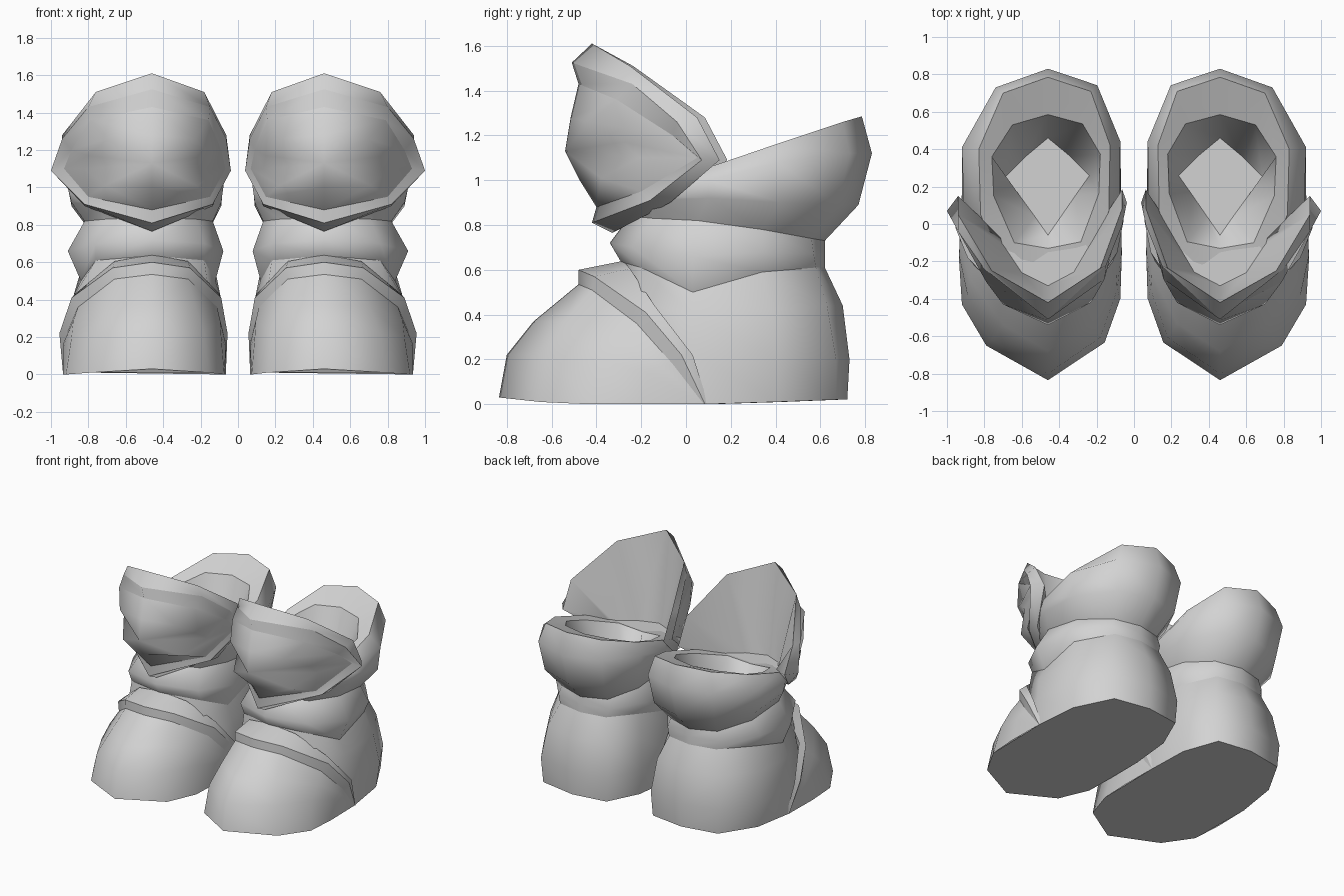
import bpy
import bmesh
import math

cube = bpy.data.objects.get("Cube")
if cube:
    bpy.data.objects.remove(cube, do_unlink=True)

grey = bpy.data.materials.new("plain_grey")
grey.use_nodes = True
grey.diffuse_color = (0.65, 0.65, 0.65, 1)
grey.node_tree.nodes["Principled BSDF"].inputs["Base Color"].default_value = grey.diffuse_color

BOOT_OFFSET = 0.46


def inner(point):
    """Mirror a point to the slimmer, slightly set back inner side of the boot."""
    x, y, z = point
    return (-x * (1 - 0.75 * x * x), y + 0.15 * x * x, z)


def full_section(half, closed):
    """Complete a half section; closed ones start and end on the centre line."""
    if closed:
        return half + [inner(p) for p in reversed(half[1:-1])]
    return half + [inner(p) for p in reversed(half[:-1])]


def loft(name, sections, side, closed=True):
    """Skin half sections into a part of the boot; a single section makes a flat panel."""
    bm = bmesh.new()
    rows = []
    for half in sections:
        points = full_section(half, closed)
        rows.append([bm.verts.new((side * (x + BOOT_OFFSET), y, z)) for x, y, z in points])
    count = len(rows[0])
    for low, high in zip(rows, rows[1:]):
        for i in range(count if closed else count - 1):
            j = (i + 1) % count
            bm.faces.new((low[i], low[j], high[j], high[i]))
    if len(rows) == 1:
        bm.faces.new(rows[0])
    bmesh.ops.remove_doubles(bm, verts=bm.verts[:], dist=0.0005)
    bmesh.ops.recalc_face_normals(bm, faces=bm.faces[:])
    mesh = bpy.data.meshes.new(name)
    bm.to_mesh(mesh)
    bm.free()
    mesh.materials.append(grey)
    obj = bpy.data.objects.new(name, mesh)
    bpy.context.collection.objects.link(obj)
    bpy.ops.object.select_all(action="DESELECT")
    obj.select_set(True)
    bpy.context.view_layer.objects.active = obj
    bpy.ops.object.shade_smooth_by_angle(angle=math.radians(80))


# Shared seams, listed from the back of the boot to the front
ankle_seam = [(0, .62, .61), (.2, .58, .61), (.37, .34, .59),
              (.38, .03, .5), (.3, -.2, .61), (0, -.29, .635)]
cuff_seam = [(0, .62, .73), (.2, .56, .74), (.34, .34, .78),
             (.36, .05, .82), (.25, -.15, .83), (0, -.25, .84)]

# Flat sole under the whole foot
sole = [(0, .72, .02), (.28, .67, .02), (.43, .4, .01), (.47, .08, 0),
        (.46, -.43, 0), (.33, -.65, .01), (0, -.835, .03)]

# Heel and ankle
heel = [
    [(0, .72, .02), (.28, .67, .02), (.43, .4, .01),
     (.47, .08, 0), (.4, -.25, .03), (0, -.5, .04)],
    [(0, .73, .2), (.3, .67, .2), (.46, .4, .2),
     (.46, .05, .22), (.38, -.2, .22), (0, -.4, .25)],
    [(0, .7, .44), (.27, .63, .44), (.42, .38, .42),
     (.43, .03, .4), (.33, -.2, .45), (0, -.32, .5)],
    ankle_seam,
]

# Bulging collar above the ankle
collar = [
    ankle_seam,
    [(0, .62, .67), (.22, .57, .67), (.41, .34, .68),
     (.45, .03, .66), (.3, -.24, .7), (0, -.34, .72)],
    cuff_seam,
]

# Flared cuff, and its sloping lip with the opening and floor
cuff_rim = [(0, .785, 1.285), (.24, .7, 1.26), (.37, .4, 1.16),
            (.36, .05, 1.04), (.27, -.17, .96), (0, -.31, .91)]
cuff = [
    cuff_seam,
    [(0, .77, .89), (.26, .68, .89), (.43, .42, .9),
     (.43, .1, .92), (.3, -.15, .91), (0, -.28, .9)],
    [(0, .83, 1.12), (.28, .73, 1.12), (.46, .41, 1.08),
     (.45, .1, 1), (.3, -.18, .93), (0, -.3, .92)],
    cuff_rim,
]
cuff_mouth = [(0, .585, 1.2), (.19, .53, 1.19), (.3, .36, 1.13),
              (.29, .15, 1.06), (.18, -.1, .97), (0, -.13, .94)]
cuff_floor = [(0, .46, .8), (.12, .36, .8), (.23, .25, .8),
              (.15, .15, .8), (.07, .04, .8), (0, -.06, .8)]

# Toe cap, each arc running from the side of the foot to its centre line
toe_edge = [(.47, .08, 0), (.47, -.06, .18), (.395, -.22, .36),
            (.2, -.42, .51), (0, -.48, .535)]
toe = [
    [(.47, .08, 0), (.475, -.2, 0), (.46, -.43, 0),
     (.33, -.65, .01), (0, -.835, .03)],
    [(.47, .08, 0), (.475, -.17, .14), (.43, -.38, .2),
     (.3, -.62, .22), (0, -.8, .22)],
    [(.47, .08, 0), (.472, -.11, .17), (.42, -.29, .29),
     (.24, -.54, .37), (0, -.68, .37)],
    toe_edge,
]

# Raised band behind the toe cap
band_edge = [(.475, .085, 0), (.495, -.02, .22), (.43, -.18, .41),
             (.21, -.41, .57), (0, -.48, .6)]
band_back = [(.46, .1, 0), (.48, .03, .22), (.4, -.14, .44),
             (.2, -.25, .605), (0, -.28, .64)]

# Knee plate: domed front, rim and hollow back, listed from top to bottom
dome_edge = [(0, -.48, 1.43), (.33, -.31, 1.36), (.43, -.06, 1.2),
             (.47, .05, 1.1), (.34, -.2, .95), (0, -.4, .88)]
dome = [
    [(0, -.54, 1.13)] * len(dome_edge),
    [(0, -.515, 1.28), (.24, -.43, 1.26), (.34, -.28, 1.17),
     (.36, -.21, 1.1), (.25, -.38, 1.01), (0, -.475, 1)],
    dome_edge,
]
knee_edge = [(0, -.51, 1.525), (.34, -.24, 1.43), (.48, -.04, 1.26),
             (.54, .07, 1.09), (.36, -.16, .91), (0, -.42, .81)]
knee_back = [(0, -.42, 1.61), (.3, -.25, 1.51), (.48, .05, 1.28),
             (.48, .15, 1.09), (.36, -.07, .9), (0, -.33, .765)]
knee_hollow = [(0, -.33, .93), (.14, -.26, .94), (.24, -.11, .97),
               (.24, -.08, .97), (.15, -.1, .95), (0, -.13, .93)]

for side, label in ((1, "left"), (-1, "right")):
    loft(label + "_sole", [sole], side)
    loft(label + "_heel", heel, side)
    loft(label + "_ankle_collar", collar, side)
    loft(label + "_cuff", cuff, side)
    loft(label + "_cuff_lip", [cuff_rim, cuff_mouth], side)
    loft(label + "_cuff_opening", [cuff_mouth, cuff_floor], side)
    loft(label + "_cuff_floor", [cuff_floor], side)
    loft(label + "_toe_cap", toe, side, closed=False)
    loft(label + "_toe_band_front", [toe_edge, band_edge], side, closed=False)
    loft(label + "_toe_band_top", [band_edge, band_back], side, closed=False)
    loft(label + "_knee_dome", dome, side)
    loft(label + "_knee_rim_front", [dome_edge, knee_edge], side)
    loft(label + "_knee_rim_edge", [knee_edge, knee_back], side)
    loft(label + "_knee_hollow", [knee_back, knee_hollow], side)
    loft(label + "_knee_hollow_floor", [knee_hollow], side)
